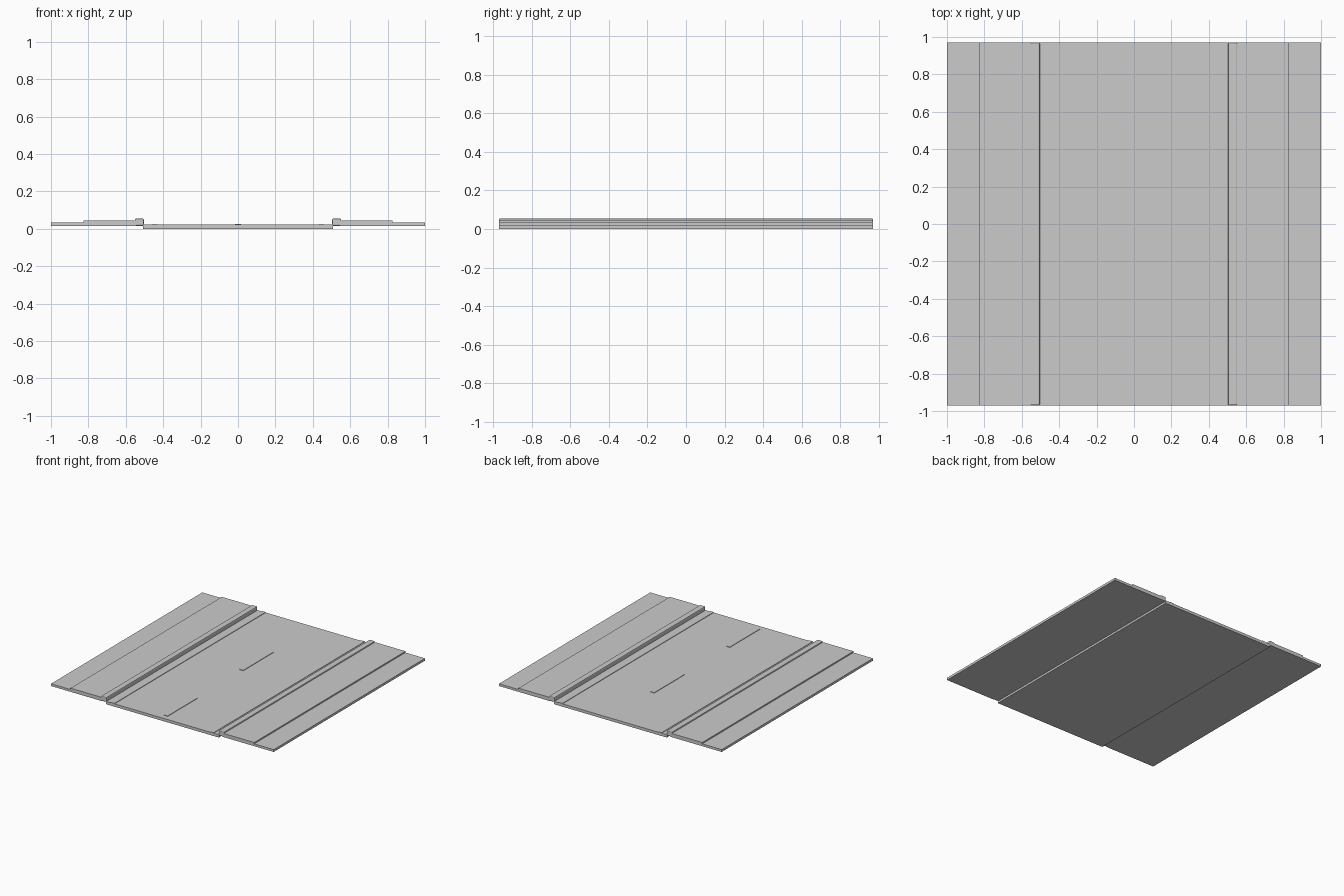
import bpy
import bmesh

cube = bpy.data.objects.get("Cube")
if cube:
    bpy.data.objects.remove(cube, do_unlink=True)

grey = bpy.data.materials.new("light_grey")
grey.use_nodes = True
COLOUR = (0.6, 0.6, 0.6, 1)
grey.diffuse_color = COLOUR
grey.node_tree.nodes["Principled BSDF"].inputs["Base Color"].default_value = COLOUR

HALF_LENGTH = 0.97


def slab(name, x, z, y=(-HALF_LENGTH, HALF_LENGTH), bevel=0):
    """Box between the given x, y and z limits, with optional chamfered edges."""
    mesh = bpy.data.meshes.new(name)
    bm = bmesh.new()
    bmesh.ops.create_cube(bm, size=1)
    for v in bm.verts:
        for axis, (low, high) in enumerate((x, y, z)):
            v.co[axis] = high if v.co[axis] > 0 else low
    if bevel:
        bmesh.ops.bevel(bm, geom=bm.edges[:], offset=bevel, segments=2,
                        profile=0.5, affect='EDGES')
    bm.to_mesh(mesh)
    bm.free()
    mesh.materials.append(grey)
    obj = bpy.data.objects.new(name, mesh)
    bpy.context.collection.objects.link(obj)
    return obj


# Road deck
slab("road", (-0.507, 0.507), (0, 0.023))

# Dashes on the centre line
for label, start in (("front", -0.925), ("back", 0.045)):
    slab(f"centre_dash_{label}", (-0.016, 0.016), (0.02, 0.027),
         (start, start + 0.385))

# Edge line, kerb, pavement and verge on each side
for side, s in (("left", 1), ("right", -1)):
    def span(inner, outer):
        return sorted((s * inner, s * outer))

    slab(f"edge_line_{side}", span(0.43, 0.46), (0.02, 0.027))
    slab(f"kerb_{side}", span(0.503, 0.552), (0.015, 0.055), bevel=0.007)
    slab(f"pavement_{side}", span(0.545, 0.825), (0.015, 0.045))
    slab(f"verge_{side}", span(0.825, 1), (0.015, 0.034))
